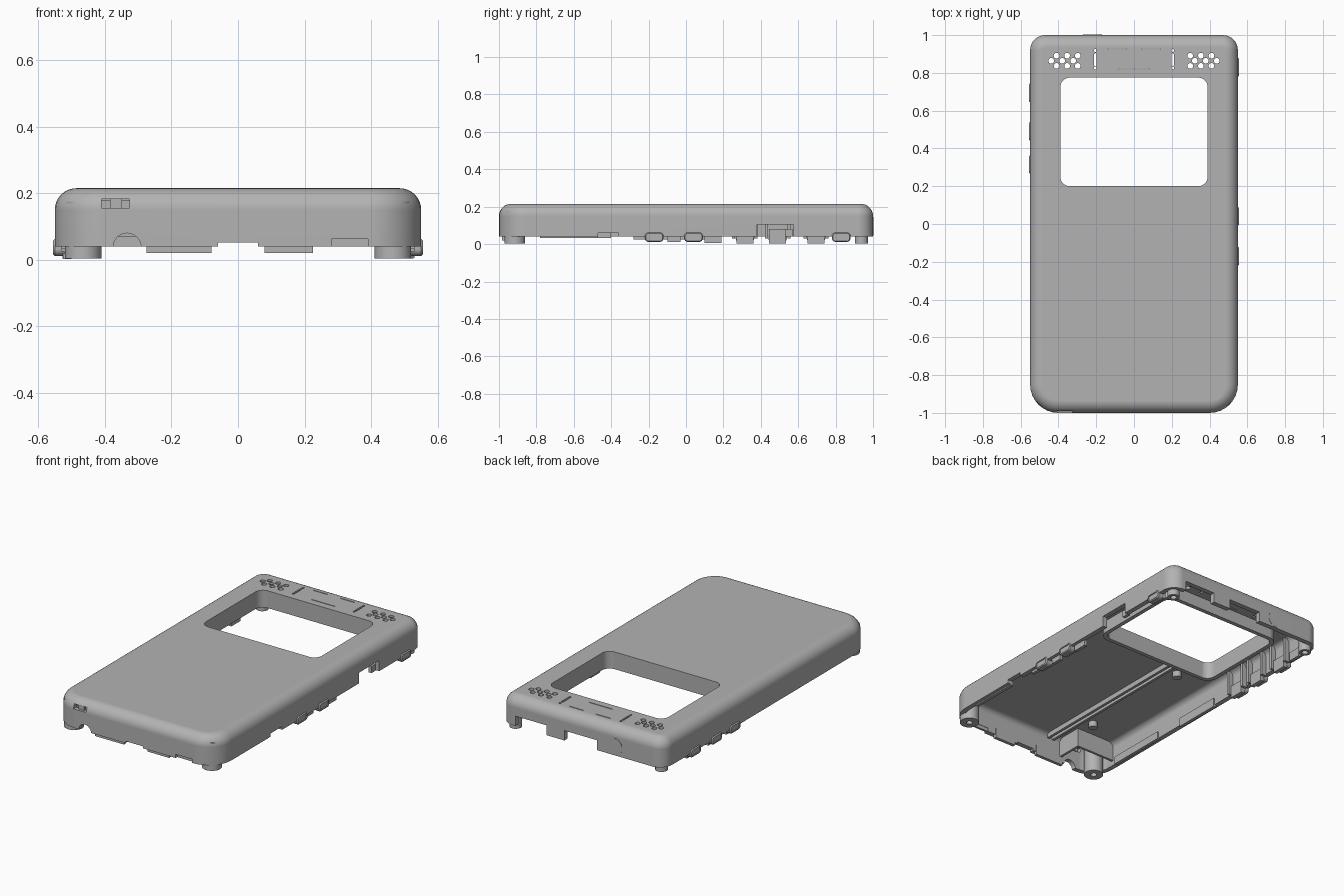
import bpy, bmesh, math
from mathutils import Matrix

cube = bpy.data.objects.get("Cube")
if cube:
    bpy.data.objects.remove(cube, do_unlink=True)

grey = bpy.data.materials.new("housing_grey")
grey.use_nodes = True
grey.diffuse_color = (0.45, 0.45, 0.45, 1)
grey.node_tree.nodes["Principled BSDF"].inputs["Base Color"].default_value = grey.diffuse_color


def outline(x0, x1, y0, y1, r_low, r_high, steps=8):
    """Rounded rectangle, counter-clockwise, separate radii at each end."""
    pts = []
    corners = [(x1, y1, -1, -1, r_high), (x0, y1, 1, -1, r_high),
               (x0, y0, 1, 1, r_low), (x1, y0, -1, 1, r_low)]
    for k, (x, y, sx, sy, r) in enumerate(corners):
        n = steps if r > 0 else 0
        for i in range(n + 1):
            a = math.pi / 2 * (k + (i / n if n else 0))
            pts.append((x + sx * r + r * math.cos(a), y + sy * r + r * math.sin(a)))
    return pts


def skin(bm, rings):
    """Closed solid through a stack of equal-count rings."""
    loops = [[bm.verts.new(p) for p in ring] for ring in rings]
    for a, b in zip(loops, loops[1:]):
        for i in range(len(a)):
            j = (i + 1) % len(a)
            bm.faces.new((a[i], a[j], b[j], b[i]))
    bm.faces.new(loops[0][::-1])
    bm.faces.new(loops[-1])


def prism(bm, x0, x1, y0, y1, z0, z1, r=0):
    pts = outline(x0, x1, y0, y1, r, r)
    skin(bm, [[(x, y, z) for x, y in pts] for z in (z0, z1)])


def cylinder(bm, centre, r, depth, axis="Z"):
    turn = Matrix() if axis == "Z" else Matrix.Rotation(math.pi / 2, 4, "X")
    bmesh.ops.create_cone(bm, cap_ends=True, segments=24, radius1=r, radius2=r,
                          depth=depth, matrix=Matrix.Translation(centre) @ turn)


def dome(bm, inset, z0, z_top, fillet):
    """Body outline rising to a rounded upper edge."""
    layers = [(z0, inset)]
    for i in range(9):
        a = math.pi / 2 * i / 8
        layers.append((z_top - fillet + fillet * math.sin(a), inset + fillet * (1 - math.cos(a))))
    skin(bm, [[(x, y, z) for x, y in outline(-0.55 + d, 0.55 - d, -1 + d, 1 - d,
               max(0.15 - d, 0.006), max(0.08 - d, 0.006))] for z, d in layers])


def make(name, bm):
    bmesh.ops.recalc_face_normals(bm, faces=bm.faces[:])
    mesh = bpy.data.meshes.new(name)
    bm.to_mesh(mesh)
    bm.free()
    mesh.materials.append(grey)
    ob = bpy.data.objects.new(name, mesh)
    bpy.context.scene.collection.objects.link(ob)
    return ob


def boolean(ob, operation, bm):
    tool = make("cutter", bm)
    tool.hide_render = True
    mod = ob.modifiers.new("bool", "BOOLEAN")
    mod.operation, mod.object, mod.solver = operation, tool, "EXACT"
    bpy.context.view_layer.objects.active = ob
    bpy.ops.object.modifier_apply(modifier=mod.name)
    bpy.data.objects.remove(tool, do_unlink=True)


def smooth(ob):
    bpy.ops.object.select_all(action="DESELECT")
    ob.select_set(True)
    bpy.context.view_layer.objects.active = ob
    bpy.ops.object.shade_smooth_by_angle(angle=math.radians(30))
    mod = ob.modifiers.new("normals", "WEIGHTED_NORMAL")
    mod.keep_sharp = True


# Hollow housing
bm = bmesh.new()
dome(bm, 0, 0.04, 0.215, 0.065)
shell = make("housing_shell", bm)
bm = bmesh.new()
dome(bm, 0.03, -0.1, 0.185, 0.035)
boolean(shell, "DIFFERENCE", bm)

# Screen frame hanging below the top
bm = bmesh.new()
prism(bm, -0.415, 0.415, 0.175, 0.8, 0.11, 0.2, 0.07)
boolean(shell, "UNION", bm)

# Openings: screen, speaker holes, slots and rim notches
bm = bmesh.new()
prism(bm, -0.39, 0.39, 0.2, 0.775, 0, 0.3, 0.05)
for s in (-1, 1):
    for k in range(3):
        cylinder(bm, (s * (0.438 - 0.058 * k), 0.864, 0.2), 0.015, 0.15)
        for dy in (-0.027, 0.027):
            cylinder(bm, (s * (0.41 - 0.056 * k), 0.864 + dy, 0.2), 0.015, 0.15)
    for y, h in ((0.826, 0.008), (0.87, 0.034), (0.918, 0.008)):
        prism(bm, s * 0.205 - 0.006, s * 0.205 + 0.006, y - h, y + h, 0.1, 0.3, 0.005)
    prism(bm, s * 0.09 - 0.048, s * 0.09 + 0.048, 0.923, 0.928, 0.1, 0.3)
prism(bm, -0.08, 0.08, 0.818, 0.823, 0.1, 0.3)
prism(bm, -0.41, -0.325, -1.1, -0.955, 0.155, 0.183)
cylinder(bm, (-0.333, -1, 0.038), 0.042, 0.1, "Y")
prism(bm, -0.06, 0.06, -1.1, -0.95, 0, 0.052)
prism(bm, 0.28, 0.39, -1.1, -0.95, 0, 0.062)
for x0, x1 in ((0.24, 0.45), (-0.1, 0.12)):
    prism(bm, x0, x1, 0.93, 1.1, 0, 0.1)
prism(bm, 0.5, 0.6, 0.38, 0.575, 0, 0.105)
prism(bm, 0.5, 0.6, -0.47, -0.36, 0, 0.06)
boolean(shell, "DIFFERENCE", bm)
smooth(shell)

# Strap bar and plate behind the front notch
bm = bmesh.new()
prism(bm, -0.385, -0.348, -0.985, -0.965, 0.15, 0.187)
prism(bm, 0.28, 0.39, -0.985, -0.972, 0.04, 0.07)
make("strap_bar", bm)

# Rim lips
bm = bmesh.new()
for x0, x1 in ((-0.275, -0.08), (0.08, 0.225)):
    prism(bm, x0, x1, -0.985, -0.965, 0.02, 0.08)
for y0, y1, z in ((-0.78, -0.47, 0.033), (-0.28, -0.22, 0.025), (-0.1, -0.03, 0.01),
                  (0.1, 0.19, 0.006), (0.53, 0.57, 0.04)):
    prism(bm, 0.51, 0.53, y0, y1, z, 0.08)
for y0, y1, z in ((-0.78, -0.4, 0.033), (-0.2, 0.1, 0.025), (0.78, 0.86, 0.025)):
    prism(bm, -0.53, -0.51, y0, y1, z, 0.08)
make("rim_lips", bm)

# Corner screw posts with pilot holes
bm = bmesh.new()
for s in (-1, 1):
    for cx, cy, r in ((0.465, -0.915, 0.055), (0.492, 0.938, 0.035)):
        prism(bm, s * cx - r, s * cx + r, cy - r, cy + r, 0.004, 0.175, r)
posts = make("corner_posts", bm)
bm = bmesh.new()
for s in (-1, 1):
    for cx, cy in ((0.465, -0.915), (0.492, 0.938)):
        cylinder(bm, (s * cx, cy, 0.03), 0.018, 0.12)
boolean(posts, "DIFFERENCE", bm)
smooth(posts)

# Ribs under the top
bm = bmesh.new()
for x in (-0.2, -0.165):
    prism(bm, x - 0.008, x + 0.008, -0.96, 0.18, 0.155, 0.19)
prism(bm, -0.5, 0.5, 0.945, 0.957, 0.13, 0.19)
prism(bm, -0.27, -0.255, -0.975, -0.82, 0.07, 0.19)
prism(bm, -0.53, -0.255, -0.82, -0.805, 0.07, 0.19)
for y in (-0.7, 0.05):
    cylinder(bm, (-0.28, y, 0.17), 0.025, 0.04)
make("inner_ribs", bm)

# Side buttons with inset caps, each with a block inside the wall
for side, places in ((1, (-0.17, 0.04, 0.83)), (-1, (0.315, 0.49, 0.695))):
    for n, y in enumerate(places):
        bm = bmesh.new()
        rings = []
        for x, d in ((0.52, 0), (0.55, 0), (0.556, 0.005), (0.556, 0.011), (0.552, 0.011)):
            rings.append([(side * x, p, q) for p, q in outline(
                y - 0.05 + d, y + 0.05 - d, 0.012 + d, 0.062 - d, 0.02 - d, 0.02 - d)])
        skin(bm, rings)
        smooth(make(f"side_button_{'left' if side > 0 else 'right'}_{n + 1}", bm))
        bm = bmesh.new()
        prism(bm, *sorted((side * 0.5, side * 0.525)), y - 0.045, y + 0.045,
              0.003 if side < 0 else 0.02, 0.08)
        if side < 0:
            for dy in (-0.06, 0.06):
                prism(bm, -0.525, -0.49, y + dy - 0.008, y + dy + 0.008, 0.03, 0.18)
        make(f"button_block_{'left' if side > 0 else 'right'}_{n + 1}", bm)

# Round cover plate on the rear wall
bm = bmesh.new()
cylinder(bm, (-0.22, 0.9995, 0.095), 0.05, 0.005, "Y")
smooth(make("rear_cover_disc", bm))
